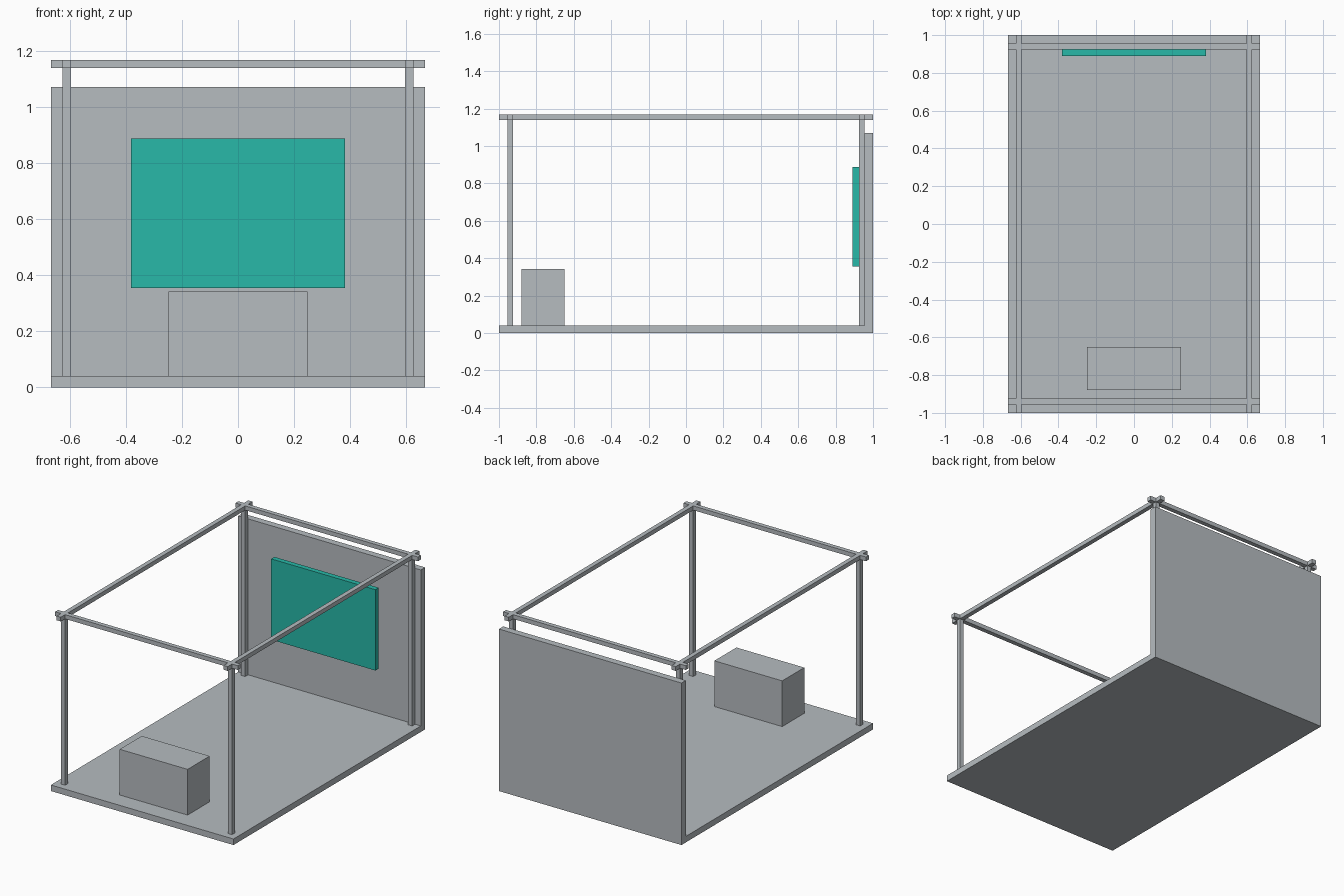
import bpy

if "Cube" in bpy.data.objects:
    bpy.data.objects.remove(bpy.data.objects["Cube"])


def material(name, rgb):
    m = bpy.data.materials.new(name)
    m.diffuse_color = (*rgb, 1.0)
    m.use_nodes = True
    m.node_tree.nodes["Principled BSDF"].inputs["Base Color"].default_value = m.diffuse_color
    return m


GREY = material("light_grey", (0.468, 0.503, 0.527))
TEAL = material("teal", (0.021, 0.479, 0.392))


def box(name, x, y, z, mat=GREY):
    """Axis-aligned box from (min, max) ranges."""
    bpy.ops.mesh.primitive_cube_add(
        size=1, location=[(r[0] + r[1]) / 2 for r in (x, y, z)])
    ob = bpy.context.object
    ob.name = name
    ob.scale = [r[1] - r[0] for r in (x, y, z)]
    bpy.ops.object.transform_apply(location=False, rotation=False, scale=True)
    ob.data.materials.append(mat)
    return ob


W = 0.667                # half width of the booth
PX, PY = 0.61, 0.94      # post centres
R = 0.015                # half thickness of posts and beams
FLOOR, TOP = 0.04, 1.167

# Floor slab and back wall
box("floor", (-W, W), (-1, 0.955), (0, FLOOR))
box("back_wall", (-W, W), (0.955, 1), (0, 1.07))

# Corner posts
for sx, side in ((-1, "left"), (1, "right")):
    for sy, end in ((-1, "front"), (1, "back")):
        box(f"{end}_{side}_post", (sx * PX - R, sx * PX + R),
            (sy * PY - R, sy * PY + R), (FLOOR, TOP))

# Overhead beams, crossing past the posts
for s, side, end in ((-1, "left", "front"), (1, "right", "back")):
    box(f"{side}_beam", (s * PX - R, s * PX + R), (-1, 1), (TOP - 0.028, TOP))
    box(f"{end}_beam", (-W, W), (s * PY - R, s * PY + R), (TOP - 0.028, TOP))

# Counter near the front and screen on the back wall
box("counter", (-0.248, 0.248), (-0.88, -0.65), (FLOOR, 0.342))
box("screen", (-0.381, 0.381), (0.89, 0.924), (0.354, 0.888), TEAL)
